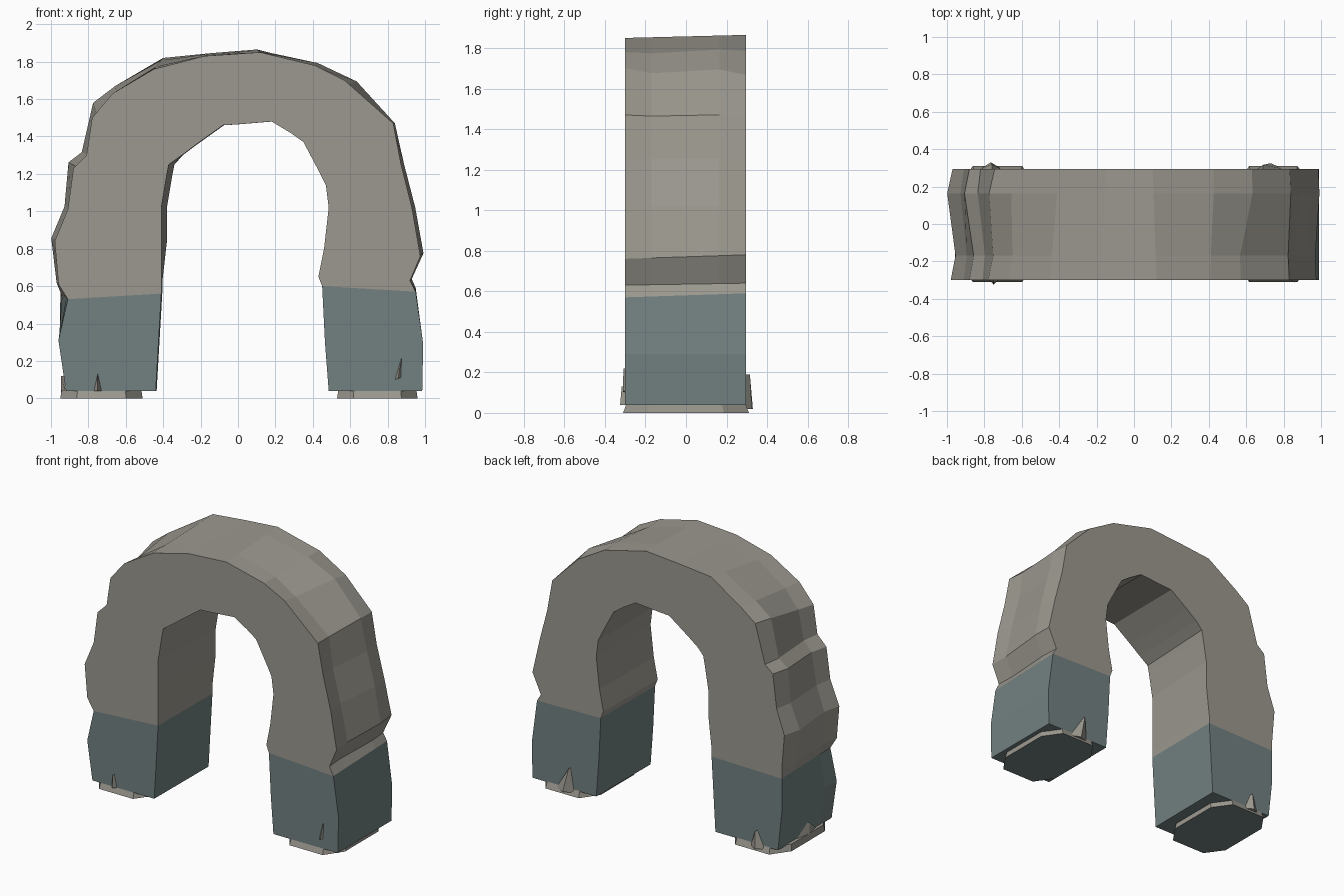
import bpy
import bmesh
from mathutils import Vector

cube = bpy.data.objects.get("Cube")
if cube:
    bpy.data.objects.remove(cube, do_unlink=True)


def material(name, color):
    mat = bpy.data.materials.new(name)
    mat.use_nodes = True
    mat.diffuse_color = (*color, 1)
    mat.node_tree.nodes["Principled BSDF"].inputs["Base Color"].default_value = (*color, 1)
    return mat


stone = material("warm grey stone", (.33, .315, .275))
slate = material("blue grey slate", (.17, .22, .22))
FRONT, BACK = -.3, .295


def finish(name, bm, mats):
    bmesh.ops.recalc_face_normals(bm, faces=bm.faces)
    mesh = bpy.data.meshes.new(name)
    bm.to_mesh(mesh)
    bm.free()
    for mat in mats:
        mesh.materials.append(mat)
    obj = bpy.data.objects.new(name, mesh)
    bpy.context.collection.objects.link(obj)
    return obj


def section(station):
    """Six-point cross-section: four chipped outer points and two inner points."""
    fx, fz, bx, bz, ix, iz, chip = station
    front, back = Vector((fx, FRONT, fz)), Vector((bx, BACK, bz))
    inner = Vector((ix, FRONT, iz))
    inward = Vector((ix - bx, 0, iz - bz)).normalized() * chip
    skew = .03 if ix < -.3 and iz > .7 else .005
    return [
        front,
        front.lerp(back, .22) + inward,
        front.lerp(back, .78) - inward * .1,
        back + inward,
        Vector((ix + skew, BACK, iz)),
        inner,
    ]


def loft(name, stations, mat, cap_start=False):
    bm = bmesh.new()
    rings = [[bm.verts.new(p) for p in section(s)] for s in stations]
    for a, b in zip(rings, rings[1:]):
        for i in range(len(a)):
            j = (i + 1) % len(a)
            bm.faces.new((a[i], a[j], b[j], b[i]))
    if cap_start:
        bm.faces.new(rings[0])
    return finish(name, bm, [mat])


# Rough stone arch: outer front, outer back, inner edge (x, z) and chip depth
arch = [
    (-.91, .53, -.95, .55, -.41, .56, 0),
    (-.96, .61, -.97, .62, -.41, .62, .02),
    (-.98, .84, -1, .86, -.41, .84, .03),
    (-.91, 1.01, -.93, 1.03, -.41, 1.02, .02),
    (-.88, 1.23, -.91, 1.27, -.38, 1.2, .03),
    (-.81, 1.3, -.84, 1.32, -.37, 1.25, .02),
    (-.78, 1.5, -.77, 1.6, -.3, 1.3, .03),
    (-.67, 1.63, -.65, 1.68, -.22, 1.36, .02),
    (-.45, 1.76, -.4, 1.82, -.08, 1.46, 0),
    (-.18, 1.83, -.15, 1.845, 0, 1.465, 0),
    (.12, 1.85, .1, 1.865, .18, 1.48, 0),
    (.41, 1.78, .43, 1.795, .28, 1.42, .01),
    (.57, 1.7, .65, 1.69, .35, 1.37, .03),
    (.83, 1.47, .84, 1.47, .44, 1.2, .01),
    (.87, 1.26, .89, 1.25, .47, 1.14, .02),
    (.93, 1.02, .95, 1.02, .485, 1.02, .02),
    (.975, .76, .995, .78, .46, .8, .01),
    (.92, .63, .93, .64, .43, .65, .01),
    (.95, .57, .95, .59, .45, .6, 0),
]
loft("stone_arch", arch, stone)

# Slate feet share the end sections of the arch
loft("right_foot", [(-.92, .04, -.92, .04, -.44, .04, 0),
                    (-.96, .31, -.95, .31, -.425, .3, 0), arch[0]], slate, True)
loft("left_foot", [(.985, .04, .985, .04, .485, .04, 0),
                   (.99, .29, .99, .29, .465, .3, 0), arch[-1]], slate, True)


# Worn pads with stone rims and slate soles
def pad(name, center, half_x, half_y):
    bm = bmesh.new()
    outline = [(1, .6), (.6, 1), (-.6, 1), (-1, .6),
               (-1, -.6), (-.6, -1), (.6, -1), (1, -.6)]
    low = [bm.verts.new((center + half_x * u, half_y * v, 0)) for u, v in outline]
    high = [bm.verts.new((center + half_x * u * .97, half_y * v * .95, .045)) for u, v in outline]
    for i in range(len(low)):
        j = (i + 1) % len(low)
        bm.faces.new((low[i], low[j], high[j], high[i]))
    sole = bm.faces.new(low)
    sole.material_index = 1
    bm.faces.new(high)
    finish(name, bm, [stone, slate])


pad("right_pad", -.73, .22, .31)
pad("left_pad", .745, .215, .31)


# Stone splinters standing against the feet
def splinter(name, base_a, base_b, tip, out):
    bm = bmesh.new()
    a, b, t = Vector(base_a), Vector(base_b), Vector(tip)
    ridge = (a + b) / 2 + Vector(out)
    verts = [bm.verts.new(p) for p in (a, b, t, ridge, t + Vector(out) * .7)]
    for face in ((0, 1, 3), (0, 3, 4, 2), (1, 2, 4, 3), (0, 2, 1)):
        bm.faces.new([verts[i] for i in face])
    finish(name, bm, [stone])


splinter("right_front_splinter", (-.77, FRONT, .04), (-.73, FRONT, .04), (-.75, FRONT, .13), (0, -.025, 0))
splinter("left_front_splinter", (.84, FRONT, .1), (.87, FRONT, .11), (.875, FRONT, .22), (0, -.012, 0))
splinter("right_back_splinter", (-.82, BACK, .02), (-.71, BACK, .02), (-.76, BACK, .14), (0, .035, 0))
splinter("left_back_splinter", (.66, BACK, .02), (.8, BACK, .02), (.69, BACK, .19), (0, .03, 0))
splinter("right_outer_splinter", (-.92, -.15, .02), (-.92, .12, .02), (-.93, -.02, .12), (-.025, 0, 0))
